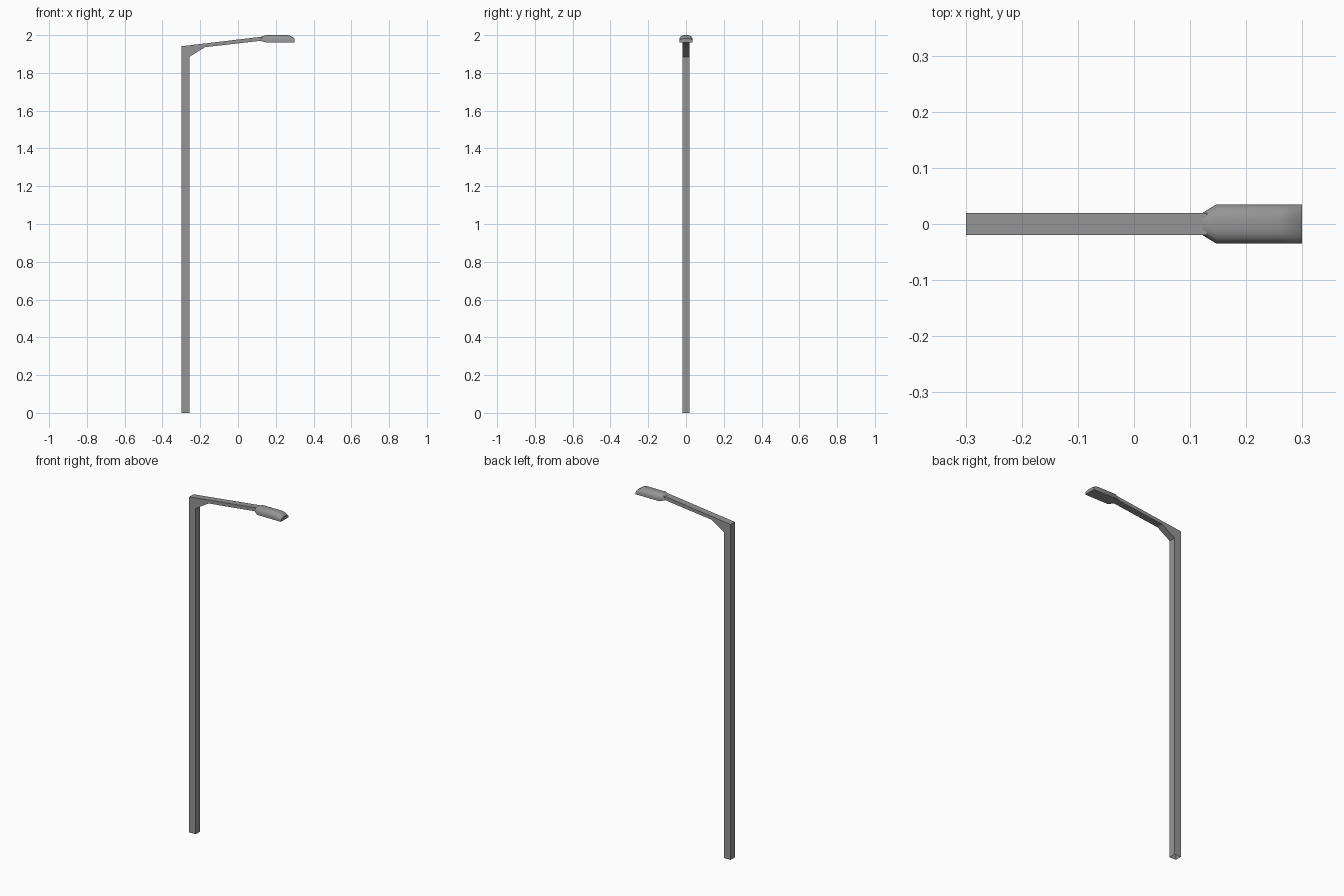
import bpy, bmesh, math

if "Cube" in bpy.data.objects:
    bpy.data.objects.remove(bpy.data.objects["Cube"])

metal = bpy.data.materials.new("grey_metal")
metal.diffuse_color = (0.30, 0.30, 0.30, 1)
metal.use_nodes = True
metal.node_tree.nodes["Principled BSDF"].inputs["Base Color"].default_value = metal.diffuse_color


def loft(name, rings, cap_start=True, cap_end=True):
    """Skin a list of equal-length closed rings of points."""
    bm = bmesh.new()
    vr = [[bm.verts.new(p) for p in r] for r in rings]
    n = len(vr[0])
    for a, b in zip(vr, vr[1:]):
        for i in range(n):
            j = (i + 1) % n
            bm.faces.new((a[i], a[j], b[j], b[i]))
    if cap_start:
        bm.faces.new(vr[0][::-1])
    if cap_end:
        bm.faces.new(vr[-1])
    bmesh.ops.recalc_face_normals(bm, faces=bm.faces)
    me = bpy.data.meshes.new(name)
    bm.to_mesh(me)
    bm.free()
    me.materials.append(metal)
    ob = bpy.data.objects.new(name, me)
    bpy.context.collection.objects.link(ob)
    return ob


X0, X1, HW, JOIN = -0.299, -0.257, 0.0195, 1.885

# Square hollow post, open at the foot
loft("post", [[(X0, -HW, z), (X1, -HW, z), (X1, HW, z), (X0, HW, z)]
              for z in (0, JOIN)], False, False)

# Sloping arm with its gusset, a side profile extruded across y
profile = [(X0, JOIN), (X1, JOIN), (-0.175, 1.936), (0.13, 1.971),
           (0.13, 1.992), (X0, 1.941)]
loft("arm", [[(x, y, z) for x, z in profile] for y in (-HW, HW)])

# Domed lamp head: x, half width, bottom, top of each section
half = [(1, 0), (1, 0.38), (0.93, 0.62), (0.76, 0.83), (0.5, 0.96), (0.2, 1)]
section = half + [(-y, z) for y, z in reversed(half)]
stations = [(0.123, 0.0205, 1.968, 1.992), (0.147, 0.035, 1.962, 2.0),
            (0.262, 0.035, 1.962, 2.0), (0.279, 0.035, 1.962, 1.996),
            (0.299, 0.035, 1.962, 1.982)]
head = loft("lamp_head", [[(x, y * w, b + z * (t - b)) for y, z in section]
                          for x, w, b, t in stations])
bpy.context.view_layer.objects.active = head
head.select_set(True)
bpy.ops.object.shade_smooth_by_angle(angle=math.radians(40))
